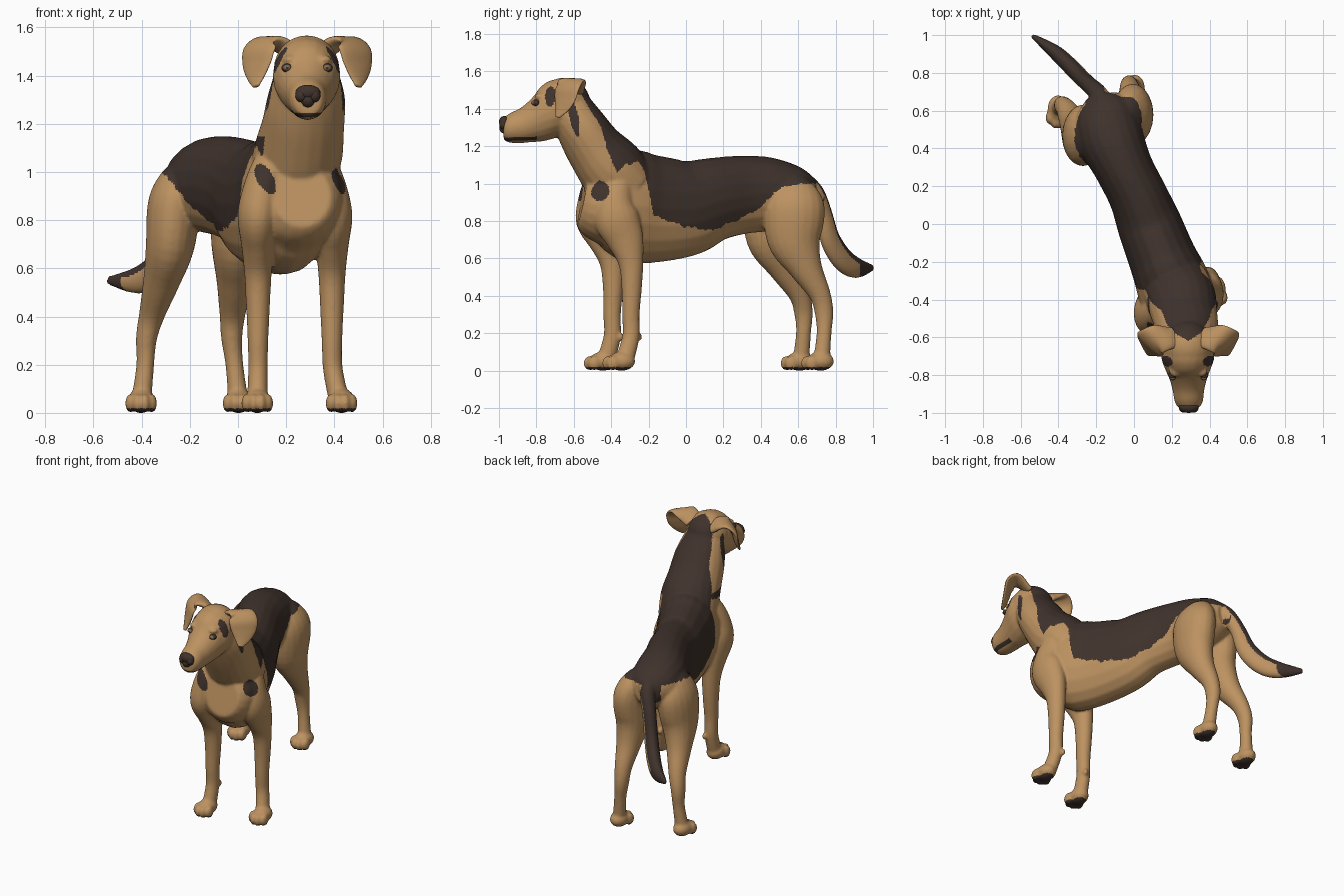
import bpy, bmesh, math
from mathutils import Vector, Matrix

cube = bpy.data.objects.get("Cube")
if cube:
    bpy.data.objects.remove(cube, do_unlink=True)


def material(name, rgb):
    m = bpy.data.materials.new(name)
    m.use_nodes = True
    m.diffuse_color = (*rgb, 1)
    bsdf = m.node_tree.nodes["Principled BSDF"]
    bsdf.inputs["Base Color"].default_value = (*rgb, 1)
    bsdf.inputs["Roughness"].default_value = 0.8
    return m


TAN = material("tan_fur", (0.51, 0.29, 0.12))
DARK = material("dark_brown_fur", (0.05, 0.032, 0.025))
EYE = material("eye_brown", (0.22, 0.14, 0.075))


def spline(rows, steps=5):
    """Smooth interpolation of the rows of a loft."""
    out, n = [], len(rows)
    for i in range(n - 1):
        a, b, c, d = (Vector(rows[min(max(k, 0), n - 1)]) for k in range(i - 1, i + 3))
        for k in range(steps):
            t = k / steps
            out.append(b + (c - a) * t / 2 + (a * 2 - b * 5 + c * 4 - d) * t * t / 2
                       + (b * 3 - a - c * 3 + d) * t ** 3 / 2)
    return out + [Vector(rows[-1])]


def tube(bm, rows, side=None, axis=None, sides=20):
    """Loft of ellipses; each row is x, y, z, half width, half height."""
    rows = spline(rows)
    centres = [Vector(r[:3]) for r in rows]
    rings = []
    for i, r in enumerate(rows):
        t = centres[min(i + 1, len(rows) - 1)] - centres[max(i - 1, 0)]
        t = Vector(axis or t).normalized()
        u = Vector(side) if side else t.cross(Vector((0, 0, 1)))
        u = (u - t * u.dot(t)).normalized()
        v = t.cross(u)
        ring = []
        for k in range(sides):
            a = math.tau * k / sides
            ring.append(bm.verts.new(centres[i] + u * r[3] * math.cos(a) + v * r[4] * math.sin(a)))
        rings.append(ring)
    for p, q in zip(rings, rings[1:]):
        for k in range(sides):
            j = (k + 1) % sides
            bm.faces.new((p[k], p[j], q[j], q[k]))
    bm.faces.new(rings[0][::-1])
    bm.faces.new(rings[-1])


def ball(bm, centre, radii):
    m = Matrix.Translation(centre) @ Matrix.Diagonal((*radii, 1))
    bmesh.ops.create_uvsphere(bm, u_segments=24, v_segments=14, radius=1, matrix=m)


def finish(bm, name, *mats):
    bmesh.ops.recalc_face_normals(bm, faces=bm.faces)
    mesh = bpy.data.meshes.new(name)
    bm.to_mesh(mesh)
    bm.free()
    ob = bpy.data.objects.new(name, mesh)
    bpy.context.collection.objects.link(ob)
    for m in mats:
        mesh.materials.append(m)
    mesh.polygons.foreach_set("use_smooth", [True] * len(mesh.polygons))
    return ob


def paw(bm, x, y):
    ball(bm, (x, y, .05), (.056, .074, .051))
    for dx, dy in ((-.044, -.045), (-.016, -.068), (.016, -.068), (.044, -.045)):
        ball(bm, (x + dx, y + dy, .04), (.022, .036, .04))


bm = bmesh.new()
# Torso from rump to breast
tube(bm, [(-.175, .68, .95, .08, .08), (-.155, .60, .95, .155, .145), (-.125, .46, .945, .175, .195),
          (-.055, .30, .94, .155, .21), (.02, .15, .915, .155, .225), (.08, 0, .87, .17, .26),
          (.15, -.18, .865, .18, .29), (.20, -.30, .88, .195, .30), (.24, -.42, .89, .20, .25),
          (.26, -.50, .89, .175, .19), (.265, -.555, .90, .12, .13)])
# Neck
tube(bm, [(.22, -.32, .98, .18, .17), (.25, -.40, 1.08, .185, .18), (.27, -.49, 1.19, .173, .155),
          (.283, -.56, 1.30, .163, .138), (.285, -.62, 1.40, .137, .12)])
# Skull and muzzle
ball(bm, (.285, -.65, 1.425), (.137, .14, .142))
tube(bm, [(.285, -.60, 1.41, .12, .13), (.285, -.70, 1.40, .141, .157), (.285, -.77, 1.375, .12, .15),
          (.287, -.82, 1.342, .1, .12), (.288, -.88, 1.312, .084, .096),
          (.29, -.94, 1.298, .075, .08), (.29, -.975, 1.292, .055, .06)], axis=(0, -1, 0))
for s in (-1, 1):
    ball(bm, (.287 + s * .07, -.78, 1.466), (.032, .03, .018))
# Tail
tube(bm, [(-.16, .62, 1.01, .06, .06), (-.19, .69, .95, .05, .05), (-.235, .735, .84, .044, .05),
          (-.275, .772, .70, .044, .062), (-.34, .838, .595, .044, .066),
          (-.42, .912, .55, .038, .056), (-.54, .998, .55, .012, .018)])
# Front legs: top x, paw x, shift along y, outward sign
leg = ((1.09, -.32, .06, .06), (1.0, -.36, .08, .085), (.90, -.38, .085, .10), (.81, -.37, .085, .12),
       (.70, -.325, .07, .10), (.58, -.295, .057, .068), (.45, -.29, .05, .055), (.30, -.295, .043, .047),
       (.18, -.295, .041, .046), (.05, -.33, .043, .05))
for x, px, dy, o in ((.39, .43, 0, 1), (.083, .08, -.1, -1)):
    tube(bm, [(x + (px - x) * max(0, 1 - z / .2) - o * .3 * max(0, z - .85), y + dy, z, rx, ry)
              for z, y, rx, ry in leg], side=(1, 0, 0))
    paw(bm, px, -.345 + dy)
    ball(bm, (x - o * .02, -.25 + dy, .18), (.016, .018, .022))
# Hind legs: height, midline x, spread, y, half width, half depth
hind = ((1.01, -.14, .075, .53, .06, .08), (.95, -.14, .105, .53, .09, .135), (.86, -.137, .13, .53, .108, .163),
        (.70, -.145, .136, .53, .102, .145), (.55, -.165, .152, .59, .077, .09),
        (.41, -.19, .167, .665, .054, .058), (.31, -.203, .177, .688, .044, .05),
        (.20, -.2, .185, .688, .037, .04), (.06, -.2, .2, .675, .042, .045))
for o, dy in ((1, .05), (-1, -.06)):
    tube(bm, [(c + o * d, y + dy, z, rx, ry) for z, c, d, y, rx, ry in hind], side=(1, 0, 0))
    paw(bm, -.2 + o * .202, .668 + dy)

body = finish(bm, "body", TAN, DARK)
remesh = body.modifiers.new("Blend", 'REMESH')
remesh.mode, remesh.voxel_size, remesh.use_smooth_shade = 'VOXEL', .008, True
soften = body.modifiers.new("Soften", 'SMOOTH')
soften.factor, soften.iterations = .5, 9
bpy.context.view_layer.update()
blended = bpy.data.meshes.new_from_object(body.evaluated_get(bpy.context.evaluated_depsgraph_get()))
body.modifiers.clear()
body.data = blended
blended.name = "body"
blended.materials.clear()
for m in (TAN, DARK):
    blended.materials.append(m)

# Lower edge of the dark saddle along the spine: distance, height
EDGE = ((-.66, 1.56), (-.62, 1.46), (-.545, 1.29), (-.525, 1.18), (-.475, 1.06), (-.43, 1.10), (-.35, 1.12),
        (-.31, 1.07), (-.265, .83), (-.07, .77), (.09, .75), (.26, .81), (.38, .875), (.45, .96),
        (.555, 1.0), (.66, .99), (.72, .88))


def in_blob(p, centre, radii):
    return sum(((a - b) / r) ** 2 for a, b, r in zip(p, centre, radii)) < 1


def is_dark(p, n):
    x, y, z = p
    if z < .018:                                            # soles
        return True
    if y > .69 and x < -.17 and z > .45:                    # tail
        return n.z * .9 + (n.y - n.x) * .3 > .25 or y > .93
    if y < -.80 and abs(z - 1.236 - (y + .98) * .04) < .009:  # lips
        return True
    mx = abs(x - .285)
    if in_blob((mx, y, z), (.13, -.727, 1.48), (.06, .03, .07)):   # temples
        return True
    if in_blob((mx, y, z), (.15, -.60 + (1.36 - z) * .2, 1.36), (.06, .024, .11)):   # cheeks
        return True
    if in_blob(p, (.45, -.465, .965), (.08, .055, .06)):    # shoulder spots
        return True
    if in_blob((x + (z - .965) * .35, y, z), (.115, -.52, .965), (.04, .09, .068)):
        return True
    if z < .7 or y < -.62 or (z > 1.3 and mx > (y + .62) * 1.6):
        return False
    s = .92 * y - .39 * ((abs(x - .27) + .19) if z > 1.15 and y < -.3 else x - .08)
    if s > .62 and abs(.92 * (x - .08) + .39 * y) > .06:    # buttocks
        return z > 1.0
    z += .005 * math.sin(60 * s) + .003 * math.sin(137 * s)
    for (a, h), (b, k) in zip(EDGE, EDGE[1:]):
        if a <= s < b:
            return z > h + (k - h) * (s - a) / (b - a)
    return s > 0 and z > EDGE[-1][1]


for f in blended.polygons:
    f.material_index = int(is_dark(f.center, f.normal))
    f.use_smooth = True

# Folded ears and eyes
for o, name in ((1, "left"), (-1, "right")):
    bm = bmesh.new()
    flap = ((.075, -.60, 1.505, .06, .025), (.125, -.605, 1.535, .07, .024), (.17, -.615, 1.54, .082, .02),
            (.20, -.635, 1.505, .09, .017), (.208, -.648, 1.45, .08, .015),
            (.21, -.665, 1.40, .053, .013), (.212, -.688, 1.355, .016, .008))
    tube(bm, [(.287 + o * x, y, z, a, b) for x, y, z, a, b in flap], side=(.72 * o, .69, 0))
    finish(bm, name + "_ear", TAN)

    for part, mat, y, r in (("eye_rim", DARK, -.801, .018), ("iris", EYE, -.812, .013), ("pupil", DARK, -.821, .006)):
        bm = bmesh.new()
        ball(bm, (.287 + o * .083, y, 1.432), (r * 1.3, r * 1.1, r))
        finish(bm, name + "_" + part, mat)

# Nose
bm = bmesh.new()
ball(bm, (.29, -.97, 1.33), (.052, .03, .032))
ball(bm, (.29, -.972, 1.298), (.028, .026, .03))
for o in (-1, 1):
    ball(bm, (.29 + o * .027, -.974, 1.316), (.025, .024, .027))
finish(bm, "nose", DARK)
